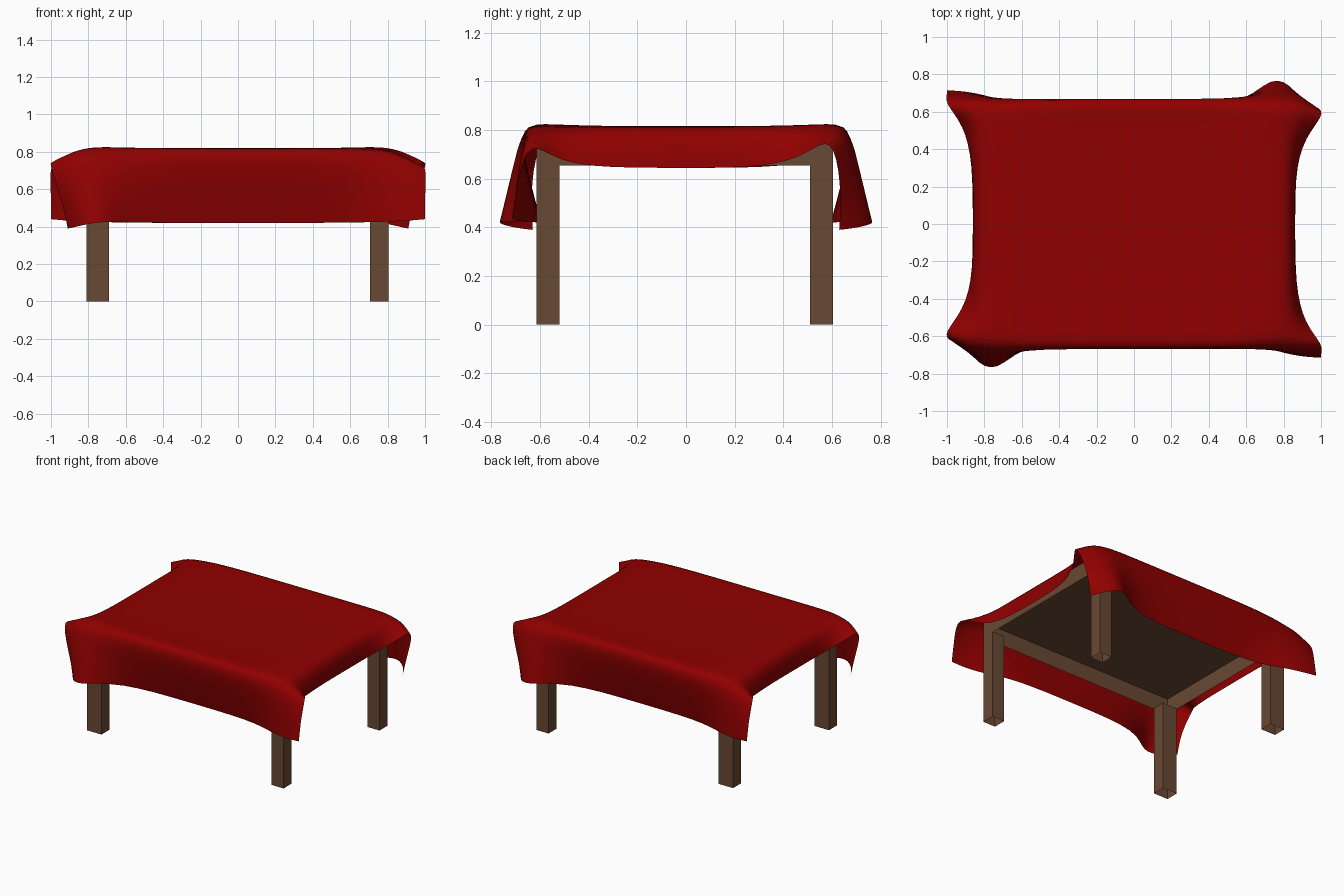
import bpy, bmesh

if "Cube" in bpy.data.objects:
    bpy.data.objects.remove(bpy.data.objects["Cube"])


def material(name, rgb):
    m = bpy.data.materials.new(name)
    m.diffuse_color = (*rgb, 1)
    m.use_nodes = True
    m.node_tree.nodes["Principled BSDF"].inputs["Base Color"].default_value = m.diffuse_color
    return m


WOOD = material("wood", (0.14, 0.065, 0.032))
RED = material("red_cloth", (0.28, 0.0, 0.0))


def link(name, bm, mat):
    me = bpy.data.meshes.new(name)
    bm.to_mesh(me)
    bm.free()
    me.materials.append(mat)
    ob = bpy.data.objects.new(name, me)
    bpy.context.collection.objects.link(ob)
    return ob


def shell(name, x, y, z, open_top=False):
    """Box without a bottom, and without a top if asked."""
    bm = bmesh.new()
    bmesh.ops.create_cube(bm, size=1)
    for v in bm.verts:
        v.co = [lo + (c + 0.5) * (hi - lo) for c, (lo, hi) in zip(v.co, (x, y, z))]
    bm.normal_update()
    gone = [f for f in bm.faces if f.normal.z < -0.5 or (open_top and f.normal.z > 0.5)]
    bmesh.ops.delete(bm, geom=gone, context='FACES_ONLY')
    return link(name, bm, WOOD)


# Table: four square legs under a hollow top
LEG_X = {"left": (-0.81, -0.69), "right": (0.705, 0.805)}
LEG_Y = {"front": (-0.615, -0.52), "back": (0.51, 0.605)}
for sx, x in LEG_X.items():
    for sy, y in LEG_Y.items():
        shell(f"{sy}_{sx}_leg", x, y, (0, 0.66), open_top=True)
shell("table_top", (-0.81, 0.805), (-0.615, 0.605), (0.655, 0.775))

# Cloth corners: rows run hem, low, rim, inner; columns run inner, rim, hem
FLARED = [  # front right corner, sticks straight out
    [(.75, -.68, .425), (.90, -.71, .43), (1.0, -.715, .44)],
    [(.75, -.68, .62), (.91, -.70, .62), (1.0, -.69, .60)],
    [(.76, -.67, .81), (.89, -.66, .80), (1.01, -.645, .765)],
    [(.74, -.55, .825), (.86, -.54, .79), (.91, -.53, .67)],
]
FOLDED = [  # back right corner, bulges and folds inwards
    [(.74, .81, .43), (.86, .72, .40), (.91, .63, .39)],
    [(.76, .74, .62), (.90, .69, .62), (.95, .64, .58)],
    [(.75, .67, .83), (.90, .66, .82), (1.03, .60, .785)],
    [(.74, .56, .83), (.86, .54, .81), (.94, .50, .70)],
]
FRONT = [(-.595, .42), (-.65, .62), (-.69, .83), (-.57, .815)]   # y, z
SIDE = [(.75, .82), (.855, .80), (.862, .645)]                   # x, z
MID = .55


def turned(p):
    return (-p[0], -p[1], p[2])


# Front half of the control grid, then the same half turned around for the back
rows = []
for (y, z), flared, folded in zip(FRONT, FLARED, FOLDED):
    rows.append([turned(p) for p in reversed(folded)]
                + [(x, y, z) for x in (-MID, 0, MID)] + flared)
for y in (-.33, 0):
    right = [(x, y, z) for x, z in SIDE]
    left = [(-x, y, z) for x, z in reversed(SIDE)]
    rows.append(left + [(x, y, .812) for x in (-MID, 0, MID)] + right)
rows += [[turned(p) for p in reversed(r)] for r in reversed(rows[:-1])]

bm = bmesh.new()
grid = [[bm.verts.new(p) for p in r] for r in rows]
for a, b in zip(grid, grid[1:]):
    for i in range(len(a) - 1):
        bm.faces.new((a[i], a[i + 1], b[i + 1], b[i])).smooth = True
cloth = link("tablecloth", bm, RED)
sub = cloth.modifiers.new("soft_folds", 'SUBSURF')
sub.levels = sub.render_levels = 2
sub.boundary_smooth = 'PRESERVE_CORNERS'
